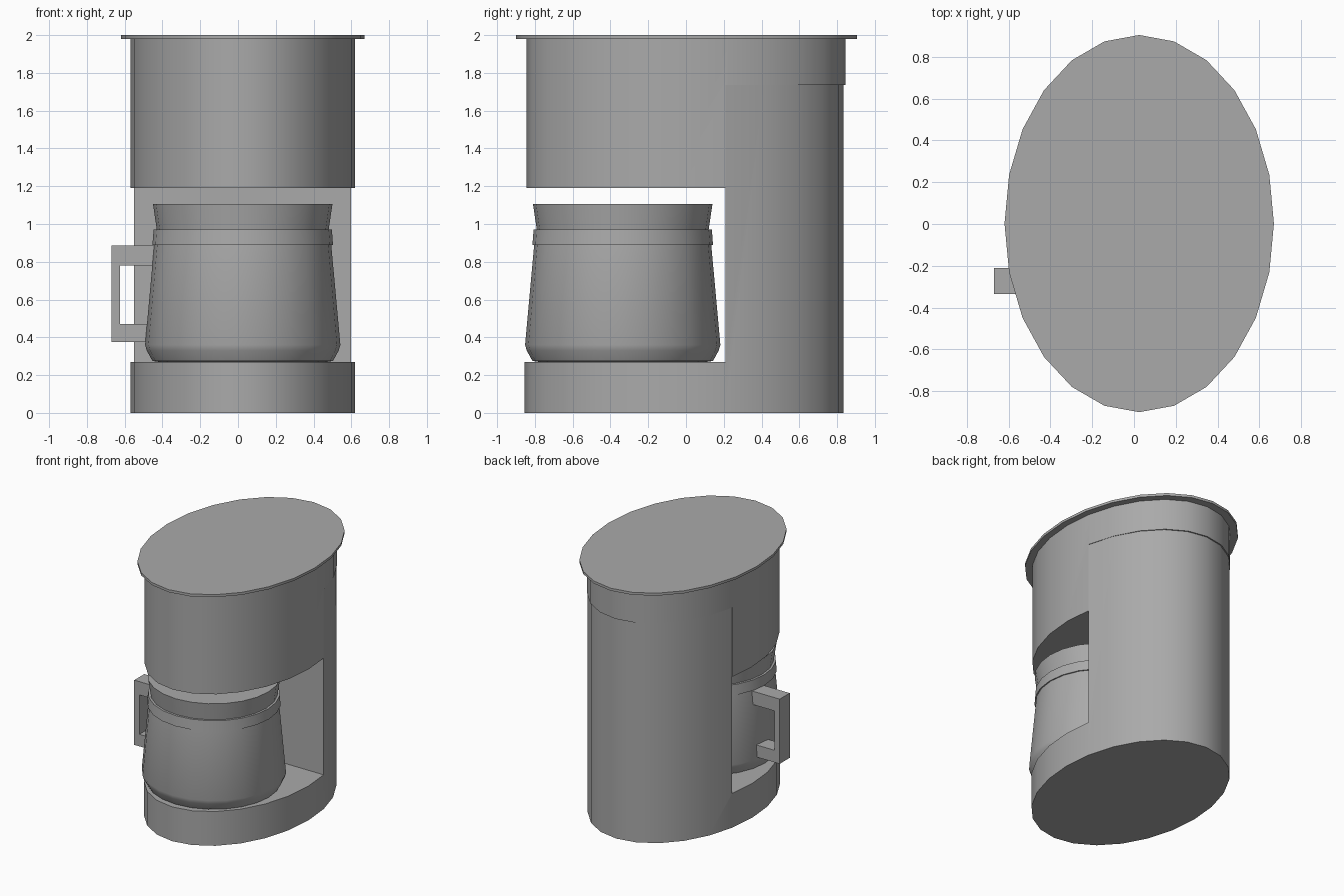
import bpy, bmesh, math

if "Cube" in bpy.data.objects:
    bpy.data.objects.remove(bpy.data.objects["Cube"], do_unlink=True)

SIDES = 24
CX = 0.025          # the body sits slightly off centre because of the handle

grey = bpy.data.materials.new("plain grey")
grey.use_nodes = True
grey.diffuse_color = (0.4, 0.4, 0.4, 1)
grey.node_tree.nodes["Principled BSDF"].inputs["Base Color"].default_value = (0.4, 0.4, 0.4, 1)


def finish(name, bm):
    bmesh.ops.recalc_face_normals(bm, faces=bm.faces)
    mesh = bpy.data.meshes.new(name)
    bm.to_mesh(mesh)
    bm.free()
    mesh.materials.append(grey)
    obj = bpy.data.objects.new(name, mesh)
    bpy.context.collection.objects.link(obj)
    return obj


def activate(obj):
    bpy.ops.object.select_all(action='DESELECT')
    obj.select_set(True)
    bpy.context.view_layer.objects.active = obj


def smooth(obj):
    activate(obj)
    bpy.ops.object.shade_smooth_by_angle(angle=math.radians(32))


def loft(name, profile, cy, stretch=1.0):
    """Closed oval solid from (x radius, height) pairs."""
    bm = bmesh.new()
    angles = [2 * math.pi * i / SIDES for i in range(SIDES)]
    rings = [[bm.verts.new((CX + r * math.cos(a), cy + r * stretch * math.sin(a), z))
              for a in angles] for r, z in profile]
    for low, high in zip(rings, rings[1:]):
        for i in range(SIDES):
            j = (i + 1) % SIDES
            bm.faces.new((low[i], low[j], high[j], high[i]))
    bm.faces.new(rings[0])
    bm.faces.new(rings[-1])
    return finish(name, bm)


def cut_box(obj, y0, y1, z0, z1):
    """Remove a full-width block from the object."""
    bm = bmesh.new()
    bmesh.ops.create_cube(bm, size=1)
    for v in bm.verts:
        v.co = (v.co.x * 3, y1 if v.co.y > 0 else y0, z1 if v.co.z > 0 else z0)
    cutter = finish("cutter", bm)
    cutter.hide_render = True
    mod = obj.modifiers.new("cut", 'BOOLEAN')
    mod.operation = 'DIFFERENCE'
    mod.solver = 'EXACT'
    mod.object = cutter
    activate(obj)
    bpy.ops.object.modifier_apply(modifier=mod.name)
    bpy.data.objects.remove(cutter, do_unlink=True)


OVAL = 0.845 / 0.595

# Base with the rear column
stand = loft("base_and_column", [(0.595, 0), (0.595, 1.735)], -0.01, OVAL)
cut_box(stand, -2, 0.21, 0.27, 3)
smooth(stand)

# Upper housing, notched at the back for the column
housing = loft("upper_housing", [(0.595, 1.19), (0.595, 1.98)], 0, OVAL)
cut_box(housing, 0.21, 2, 0, 1.735)
smooth(housing)

# Lid
smooth(loft("lid", [(0.645, 1.98), (0.645, 2.0)], 0.002, 0.903 / 0.645))

# Jug: body, collar band and flared neck
JUG_Y = -0.335
smooth(loft("jug_body", [(0.43, 0.268), (0.478, 0.275), (0.508, 0.33),
                         (0.517, 0.36), (0.465, 0.93)], JUG_Y))
smooth(loft("jug_collar", [(0.478, 0.89), (0.472, 0.97)], JUG_Y))
smooth(loft("jug_neck", [(0.452, 0.95), (0.475, 1.105)], JUG_Y))

# Handle: square C profile, extruded in depth
outline = [(-0.43, 0.885), (-0.67, 0.885), (-0.67, 0.375), (-0.45, 0.375),
           (-0.45, 0.47), (-0.625, 0.47), (-0.625, 0.78), (-0.43, 0.78)]
bm = bmesh.new()
face = bm.faces.new([bm.verts.new((x, -0.335, z)) for x, z in outline])
grown = bmesh.ops.extrude_face_region(bm, geom=[face])["geom"]
bmesh.ops.translate(bm, vec=(0, 0.125, 0),
                    verts=[g for g in grown if isinstance(g, bmesh.types.BMVert)])
finish("jug_handle", bm)
